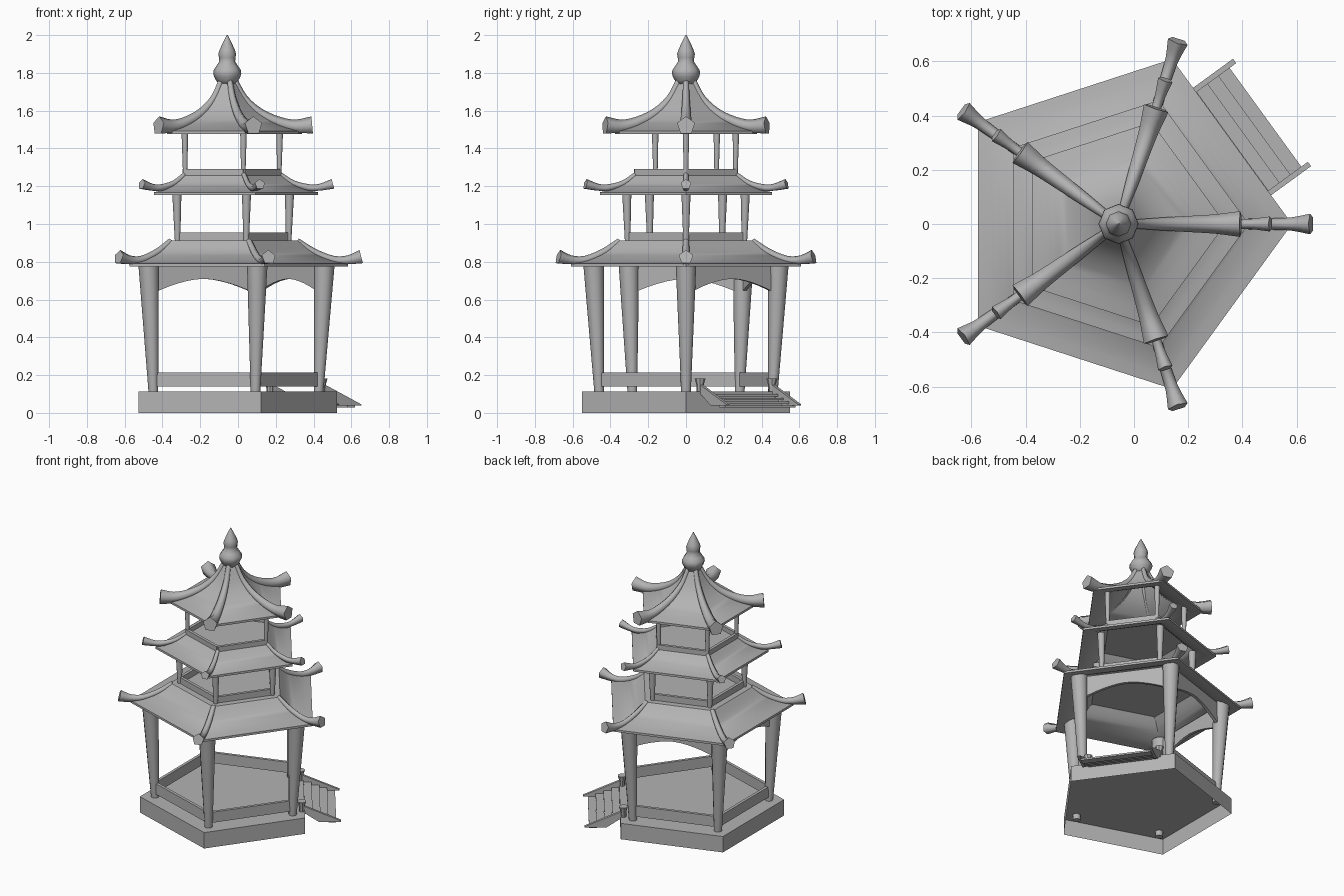
import bpy
import bmesh
from math import cos, sin, pi, radians
from mathutils import Vector

if "Cube" in bpy.data.objects:
    bpy.data.objects.remove(bpy.data.objects["Cube"], do_unlink=True)

CENTRE = Vector((-0.057, 0, 0))
SIDES = 5
STEP = 2 * pi / SIDES
APOTHEM = cos(pi / SIDES)

stone = bpy.data.materials.new("stone_grey")
stone.use_nodes = True
grey = (0.45, 0.45, 0.45, 1)
stone.diffuse_color = grey
stone.node_tree.nodes["Principled BSDF"].inputs["Base Color"].default_value = grey


def polar(angle, rho, across, z):
    """Point at distance rho along a direction, shifted sideways by across."""
    out = Vector((cos(angle), sin(angle), 0))
    side = Vector((-sin(angle), cos(angle), 0))
    return CENTRE + out * rho + side * across + Vector((0, 0, z))


def finish(bm, name, smooth=35):
    bmesh.ops.recalc_face_normals(bm, faces=bm.faces)
    mesh = bpy.data.meshes.new(name)
    bm.to_mesh(mesh)
    bm.free()
    mesh.materials.append(stone)
    obj = bpy.data.objects.new(name, mesh)
    bpy.context.collection.objects.link(obj)
    bpy.ops.object.select_all(action='DESELECT')
    obj.select_set(True)
    bpy.context.view_layer.objects.active = obj
    bpy.ops.object.shade_smooth_by_angle(angle=radians(smooth))
    return obj


def loft(bm, rings, cap_start=True, cap_end=True):
    """Skin a list of equal rings of points."""
    loops = [[bm.verts.new(p) for p in ring] for ring in rings]
    n = len(loops[0])
    for a, b in zip(loops, loops[1:]):
        for i in range(n):
            j = (i + 1) % n
            bm.faces.new((a[i], a[j], b[j], b[i]))
    if cap_start:
        bm.faces.new(loops[0][::-1])
    if cap_end:
        bm.faces.new(loops[-1])


def pentagon(radius, z):
    return [polar(i * STEP, radius, 0, z) for i in range(SIDES)]


def circle(centre, radius, n=12):
    return [centre + Vector((cos(2 * pi * i / n), sin(2 * pi * i / n), 0)) * radius
            for i in range(n)]


def plate(bm, angle, rho, thick, outline):
    """Upright plate facing a direction; outline is (across, z)."""
    loft(bm, [[polar(angle, r, a, z) for a, z in outline]
              for r in (rho - thick / 2, rho + thick / 2)])


def smooth_path(points, steps=3):
    """Catmull-Rom interpolation through (radius, z, ...) points."""
    p = [Vector(q) for q in points]
    p = [p[0] * 2 - p[1]] + p + [p[-1] * 2 - p[-2]]
    result = []
    for a, b, c, d in zip(p, p[1:], p[2:], p[3:]):
        for s in range(steps):
            t = s / steps
            result.append(0.5 * (2 * b + (c - a) * t + (2 * a - 5 * b + 4 * c - d) * t * t
                                 + (3 * b - a - 3 * c + d) * t ** 3))
    return result + [p[-2]]


# Hollow base with the floor on top
bm = bmesh.new()
loft(bm, [pentagon(0.58, 0), pentagon(0.58, 0.112)], cap_start=False)
finish(bm, "base_platform")


# Posts, leaning outward and widening upward
def posts(name, bottom, top, corners=range(SIDES)):
    bm = bmesh.new()
    for i in corners:
        loft(bm, [circle(polar(i * STEP, r, 0, z), size) for r, z, size in (bottom, top)])
    finish(bm, name)


posts("lower_posts", (0.482, 0.075, 0.024), (0.515, 0.80, 0.055))
posts("middle_posts", (0.325, 0.90, 0.014), (0.33, 1.18, 0.025))
posts("upper_posts", (0.275, 1.24, 0.011), (0.278, 1.51, 0.018), (0, 1, 2, 3))


# Low rails between the posts
def rails(name, radius, z0, z1, edges=range(SIDES)):
    bm = bmesh.new()
    half = radius * sin(pi / SIDES)
    for i in edges:
        plate(bm, (i + 0.5) * STEP, radius * APOTHEM, 0.02,
              [(-half, z0), (half, z0), (half, z1), (-half, z1)])
    finish(bm, name)


rails("floor_rails", 0.485, 0.14, 0.214, (1, 2, 3, 4))
rails("middle_rails", 0.32, 0.905, 0.955)
rails("upper_rails", 0.28, 1.245, 1.29)

# Arched panels under the lowest roof
bm = bmesh.new()
half = 0.29
arch = [(half * t / 6, 0.71 - 0.08 * (abs(t) / 6) ** 1.7) for t in range(-6, 7)]
for i in (0, 1, 2):
    plate(bm, (i + 0.5) * STEP, 0.505 * APOTHEM, 0.02, arch + [(half, 0.79), (-half, 0.79)])
finish(bm, "arch_panels")


# Swept roofs: underside, eave lip, curved slope, flat top
def roof(name, slope, lip=0.015, thick=0.015):
    curve = smooth_path(slope)
    bm = bmesh.new()
    under = [pentagon(max(r - thick, 0.01), z - thick) for r, z in reversed(curve[1:])]
    eave = [pentagon(curve[0].x, curve[0].y - lip)]
    loft(bm, under + eave + [pentagon(r, z) for r, z in curve])
    finish(bm, name)


roof("lower_roof", [(0.64, 0.79), (0.56, 0.807), (0.46, 0.85), (0.385, 0.912)])
roof("middle_roof", [(0.48, 1.168), (0.42, 1.182), (0.35, 1.213), (0.29, 1.258)])
roof("upper_roof", [(0.395, 1.492), (0.30, 1.52), (0.20, 1.57), (0.12, 1.64), (0.05, 1.75)])


# Upturned ridge tubes; path points are (radius, z, thickness)
def ridges(name, path):
    curve = smooth_path(path)
    bm = bmesh.new()
    for i in range(SIDES):
        rings = []
        for k, (r, z, size) in enumerate(curve):
            a, b = curve[max(k - 1, 0)], curve[min(k + 1, len(curve) - 1)]
            along = Vector((b.x - a.x, b.y - a.y)).normalized()
            ring = []
            for s in range(5):
                up, across = cos(s * STEP) * size, sin(s * STEP) * size
                ring.append(polar(i * STEP, r - along.y * up, across, z + along.x * up))
            rings.append(ring)
        loft(bm, rings)
    finish(bm, name, 75)


ridges("lower_ridges", [(0.37, 0.91, 0.016), (0.46, 0.85, 0.02), (0.56, 0.81, 0.022),
                        (0.64, 0.808, 0.026), (0.71, 0.824, 0.04)])
ridges("middle_ridges", [(0.28, 1.262, 0.013), (0.35, 1.215, 0.016), (0.43, 1.192, 0.019),
                         (0.49, 1.193, 0.02), (0.56, 1.21, 0.029)])
ridges("upper_ridges", [(0.04, 1.76, 0.016), (0.09, 1.665, 0.02), (0.17, 1.588, 0.026),
                        (0.27, 1.537, 0.032), (0.36, 1.515, 0.038), (0.45, 1.52, 0.05)])

# Gourd-shaped finial
bm = bmesh.new()
profile = smooth_path([(0.045, 1.74), (0.07, 1.78), (0.072, 1.815), (0.042, 1.86),
                       (0.047, 1.90), (0.03, 1.945), (0.003, 2.0)], 2)
loft(bm, [circle(CENTRE + Vector((0, 0, z)), r, 8) for r, z in profile])
finish(bm, "finial", 60)

# Stairs: treads, sloping stringers and short newel posts
STAIR = STEP / 2
bm = bmesh.new()
for k in range(4):
    rho, z = 0.495 + 0.05 * k, 0.1 - 0.02 * k
    plate(bm, STAIR, rho, 0.05, [(-0.23, z - 0.012), (0.23, z - 0.012), (0.23, z), (-0.23, z)])
finish(bm, "stair_treads")

bm = bmesh.new()
side_shape = [(0.45, 0.112), (0.56, 0.038), (0.70, 0.038), (0.70, 0.045), (0.45, 0.155)]
for side in (-1, 1):
    loft(bm, [[polar(STAIR, r, side * w, z) for r, z in side_shape] for w in (0.225, 0.245)])
finish(bm, "stair_stringers")

bm = bmesh.new()
for side in (-1, 1):
    foot = polar(STAIR, 0.45, side * 0.235, 0)
    loft(bm, [circle(foot + Vector((0, 0, z)), r, 8)
              for z, r in ((0.09, 0.018), (0.15, 0.02), (0.182, 0.029))])
finish(bm, "stair_newels")
